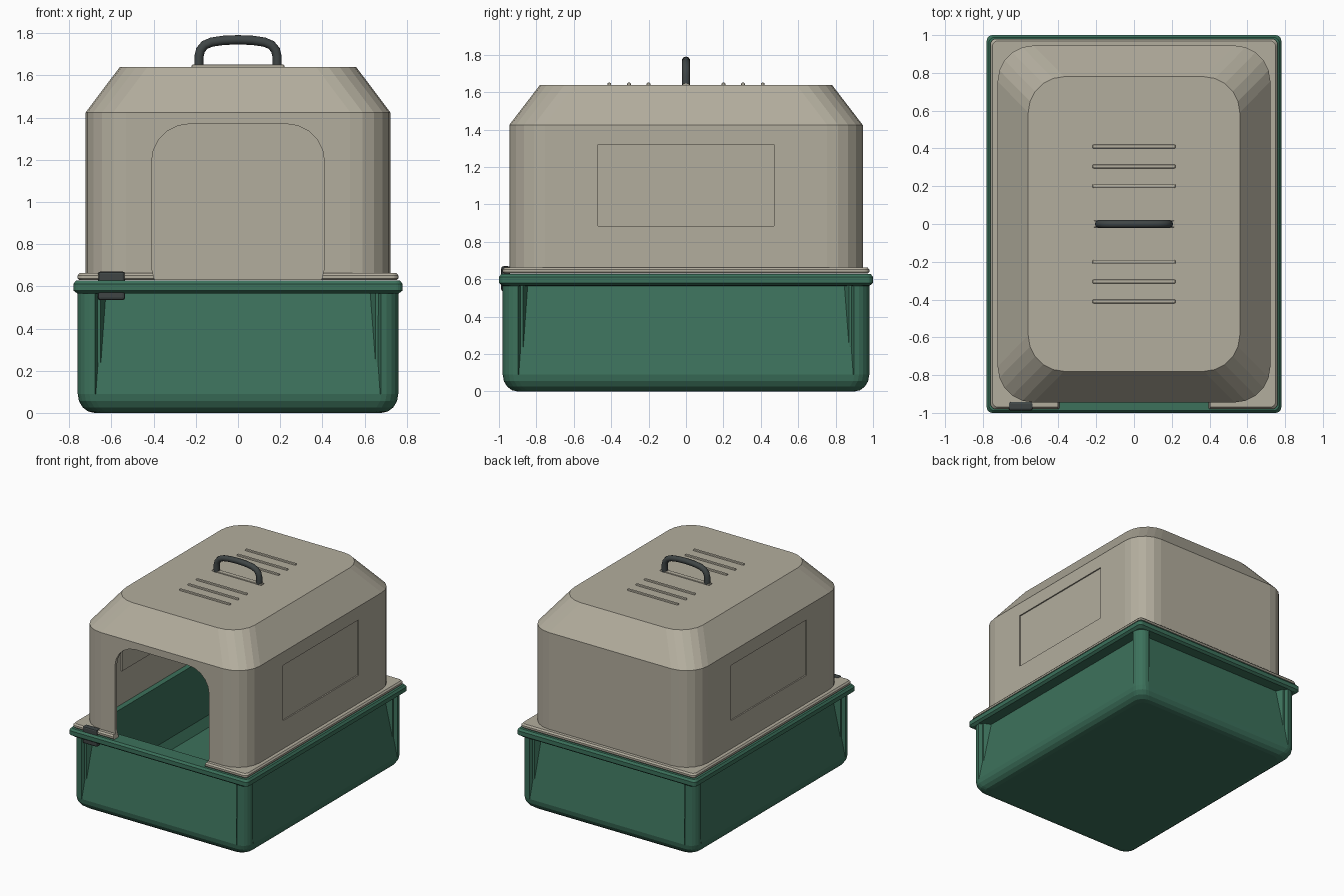
import bpy, bmesh, math
from mathutils import Vector

if "Cube" in bpy.data.objects:
    bpy.data.objects.remove(bpy.data.objects["Cube"])


def material(name, rgb):
    m = bpy.data.materials.new(name)
    m.diffuse_color = (*rgb, 1)
    m.use_nodes = True
    m.node_tree.nodes["Principled BSDF"].inputs["Base Color"].default_value = m.diffuse_color
    return m


BEIGE = material("beige_plastic", (0.45, 0.42, 0.34))
GREEN = material("green_plastic", (0.045, 0.165, 0.105))
DARK = material("dark_plastic", (0.05, 0.06, 0.06))


def finish(name, bm, mat):
    bmesh.ops.recalc_face_normals(bm, faces=bm.faces[:])
    me = bpy.data.meshes.new(name)
    bm.to_mesh(me)
    bm.free()
    ob = bpy.data.objects.new(name, me)
    bpy.context.collection.objects.link(ob)
    if mat:
        me.materials.append(mat)
    return ob


def ring(hx, hy, r, z, recess=None, n=5):
    """Rounded rectangle; recess sinks the straight sides between the corner posts."""
    pts = []
    for sx, sy in ((1, 1), (-1, 1), (-1, -1), (1, -1)):
        q = [(hx - r + r * math.cos(a), hy - r + r * math.sin(a))
             for a in (math.pi / 2 * i / n for i in range(n + 1))]
        if recess is not None:
            k, e = max(r, 0.083), 0.003 + 0.42 * recess
            q = ([(hx - recess, hy - k - e), (hx, hy - k)] + q
                 + [(hx - k, hy), (hx - k - e, hy - recess)])
        if sx * sy < 0:
            q.reverse()
        pts += [(sx * x, sy * y, z) for x, y in q]
    return pts


def loft(name, rings, mat):
    bm = bmesh.new()
    loops = [[bm.verts.new(p) for p in r] for r in rings]
    for a, b in zip(loops, loops[1:]):
        for i in range(len(a)):
            j = (i + 1) % len(a)
            bm.faces.new((a[i], a[j], b[j], b[i]))
    bm.faces.new(loops[0])
    bm.faces.new(loops[-1])
    return finish(name, bm, mat)


def box(name, lo, hi, mat, bevel=0):
    bm = bmesh.new()
    bmesh.ops.create_cube(bm, size=1)
    for v in bm.verts:
        v.co = Vector([l + (h - l) * (c + 0.5) for l, h, c in zip(lo, hi, v.co)])
    if bevel:
        bmesh.ops.bevel(bm, geom=bm.edges[:], offset=bevel, segments=2,
                        profile=0.5, affect='EDGES')
    return finish(name, bm, mat)


def cut(ob, cutter):
    cutter.hide_render = True
    mod = ob.modifiers.new("cut", 'BOOLEAN')
    mod.operation, mod.solver, mod.object = 'DIFFERENCE', 'EXACT', cutter
    bpy.context.view_layer.objects.active = ob
    bpy.ops.object.modifier_apply(modifier=mod.name)
    bpy.data.objects.remove(cutter)


# Lower pan: rounded bottom, sloping recessed side panels, rim, hollow inside
pan = []
for i in range(5):
    a = math.pi / 2 * i / 4
    d = 0.08 * (1 - math.sin(a))
    pan.append(ring(0.76 - d, 0.98 - d, 0.08, 0.09 * (1 - math.cos(a)), 0))
pan += [
    ring(0.76, 0.98, 0.08, 0.565, 0.08),
    ring(0.762, 0.982, 0.03, 0.566, 0),
    ring(0.78, 1.0, 0.03, 0.58, 0),
    ring(0.78, 1.0, 0.03, 0.612, 0),
    ring(0.768, 0.988, 0.03, 0.628, 0),
    ring(0.735, 0.955, 0.07, 0.628, 0.08),
    ring(0.735, 0.955, 0.07, 0.10, 0),
    ring(0.70, 0.92, 0.07, 0.03, 0),
]
loft("lower_pan", pan, GREEN)

# Hood: hollow shell with bottom flange and tapered roof
hood = loft("hood", [
    ring(0.545, 0.765, 0.18, 1.615),
    ring(0.695, 0.92, 0.18, 1.41),
    ring(0.695, 0.92, 0.18, 0.63),
    ring(0.752, 0.972, 0.025, 0.63),
    ring(0.76, 0.98, 0.03, 0.638),
    ring(0.76, 0.98, 0.03, 0.652),
    ring(0.75, 0.97, 0.03, 0.664),
    ring(0.722, 0.945, 0.19, 0.664),
    ring(0.722, 0.945, 0.19, 1.425),
    ring(0.56, 0.78, 0.19, 1.64),
], BEIGE)

# Doorway: rounded arch cut through the front wall and flange
w, top, r = 0.41, 1.37, 0.18
arc = [(w - r + r * math.cos(a), top - r + r * math.sin(a))
       for a in (math.pi / 2 * i / 5 for i in range(6))]
half = [(0.395, 0.55), (0.395, 0.63), (w, 0.69)] + arc
outline = half + [(-x, z) for x, z in reversed(half)]
bm = bmesh.new()
face = bm.faces.new([bm.verts.new((x, -1.1, z)) for x, z in outline])
ext = bmesh.ops.extrude_face_region(bm, geom=[face])["geom"]
bmesh.ops.translate(bm, vec=(0, 0.4, 0),
                    verts=[v for v in ext if isinstance(v, bmesh.types.BMVert)])
cut(hood, finish("door_cutter", bm, None))

# Shallow recessed panels on both hood sides, backed by an inner boss
for s, side in ((-1, "left"), (1, "right")):
    xs = sorted((s * 0.712, s * 0.80))
    cut(hood, box("panel_cutter", (xs[0], -0.47, 0.885), (xs[1], 0.47, 1.32), None))
    xs = sorted((s * 0.685, s * 0.70))
    box(side + "_panel_back", (xs[0], -0.46, 0.895), (xs[1], 0.46, 1.31), BEIGE)

# Roof ribs
for y in (0.2, 0.305, 0.41):
    for s in (-1, 1):
        box("roof_rib", (-0.22, s * y - 0.01, 1.63), (0.22, s * y + 0.01, 1.651),
            BEIGE, 0.006)

# Handle foot strip and carrying handle
box("handle_base", (-0.215, -0.018, 1.63), (0.215, 0.018, 1.648), BEIGE, 0.004)
side = [(0.185, 1.63), (0.185, 1.69), (0.178, 1.72), (0.158, 1.744),
        (0.125, 1.758), (0.07, 1.766)]
path = [(-x, z) for x, z in side] + [(0, 1.769)] + side[::-1]
cu = bpy.data.curves.new("handle", 'CURVE')
cu.dimensions, cu.bevel_depth, cu.bevel_resolution = '3D', 0.022, 3
cu.use_fill_caps = True
sp = cu.splines.new('POLY')
sp.points.add(len(path) - 1)
for p, (x, z) in zip(sp.points, path):
    p.co = (x, 0, z, 1)
sp.use_smooth = True
handle = bpy.data.objects.new("handle", cu)
bpy.context.collection.objects.link(handle)
cu.materials.append(DARK)

# Front latch: tapered clip through the rim
latch = box("latch", (-0.665, -0.988, 0.535), (-0.535, -0.94, 0.67), DARK, 0.012)
for v in latch.data.vertices:
    if 0.58 < v.co.z < 0.66:
        v.co.x = -0.60 + (v.co.x + 0.60) * 0.97
